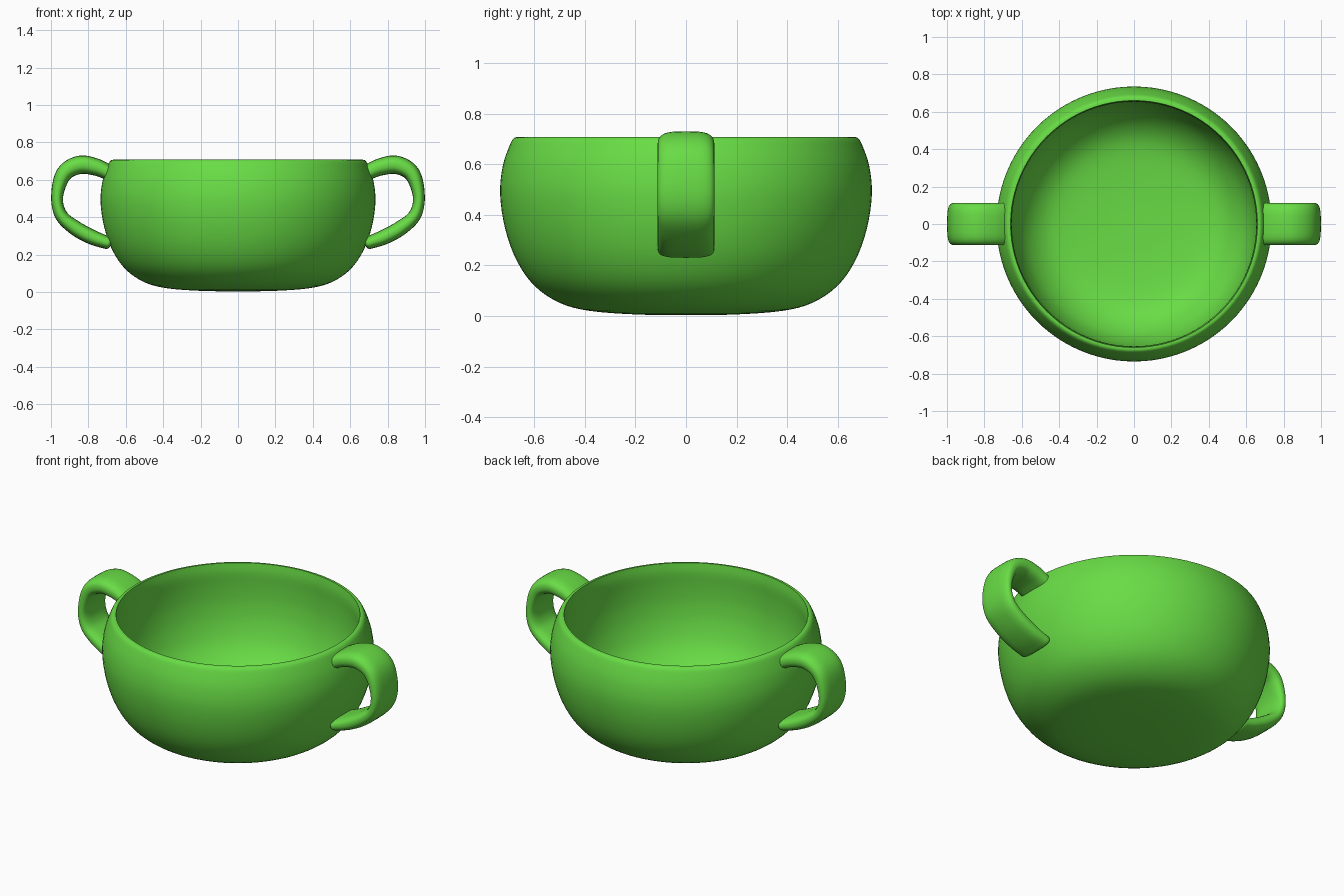
import bpy, bmesh, math
from mathutils import Vector

if "Cube" in bpy.data.objects:
    bpy.data.objects.remove(bpy.data.objects["Cube"])

mat = bpy.data.materials.new("green_glaze")
mat.diffuse_color = (0.14, 0.72, 0.06, 1)
mat.use_nodes = True
mat.node_tree.nodes["Principled BSDF"].inputs["Base Color"].default_value = mat.diffuse_color


def spline(pts, n):
    """Catmull-Rom curve through the points."""
    p = [Vector(q) for q in pts]
    p = [2 * p[0] - p[1]] + p + [2 * p[-1] - p[-2]]
    out = []
    for i in range(1, len(p) - 2):
        a, b, c, d = p[i - 1:i + 3]
        for k in range(n):
            t = k / n
            out.append(0.5 * (2 * b + (c - a) * t + (2 * a - 5 * b + 4 * c - d) * t * t
                              + (3 * b - a - 3 * c + d) * t ** 3))
    return out + [p[-2]]


def loft(name, rings, angle):
    """Skin closed rings of points; close both ends."""
    bm = bmesh.new()
    loops = [[bm.verts.new(v) for v in r] for r in rings]
    n = len(loops[0])
    for a, b in zip(loops, loops[1:]):
        for i in range(n):
            j = (i + 1) % n
            bm.faces.new((a[i], a[j], b[j], b[i]))
    bm.faces.new(loops[0][::-1])
    bm.faces.new(loops[-1])
    bmesh.ops.recalc_face_normals(bm, faces=bm.faces)
    me = bpy.data.meshes.new(name)
    bm.to_mesh(me)
    bm.free()
    me.materials.append(mat)
    ob = bpy.data.objects.new(name, me)
    bpy.context.collection.objects.link(ob)
    bpy.context.view_layer.objects.active = ob
    ob.select_set(True)
    bpy.ops.object.shade_smooth_by_angle(angle=math.radians(angle))
    ob.select_set(False)
    return ob


# Bowl: outer wall, rim, then inner wall down to the floor (radius, height)
outer = [(0.02, 0.003), (0.2, 0.006), (0.38, 0.02), (0.5, 0.052), (0.6, 0.12), (0.67, 0.22),
         (0.715, 0.345), (0.735, 0.48), (0.725, 0.59), (0.697, 0.675), (0.68, 0.703), (0.66, 0.708)]
inner = [(0.66, 0.708), (0.654, 0.65), (0.658, 0.56), (0.655, 0.46), (0.635, 0.35), (0.59, 0.24),
         (0.51, 0.15), (0.4, 0.1), (0.2, 0.078), (0.02, 0.074)]
profile = spline(outer, 4) + spline(inner, 4)[1:]
N = 96
loft("bowl", [[(r * math.cos(2 * math.pi * i / N), r * math.sin(2 * math.pi * i / N), z)
               for i in range(N)] for r, z in profile], 40)

# Handle: flat strap swept along an ear-shaped path (x, z, half thickness)
path = spline([(0.685, 0.635, 0.04), (0.76, 0.668, 0.046), (0.85, 0.679, 0.049),
               (0.932, 0.63, 0.043), (0.967, 0.51, 0.032), (0.945, 0.41, 0.034),
               (0.87, 0.342, 0.04), (0.78, 0.293, 0.04), (0.695, 0.262, 0.034)], 6)
M = 32
rings = []


def section(c, tangent, thick, shrink):
    nrm = Vector((-tangent.y, tangent.x))
    ring = []
    for i in range(M):
        a = 2 * math.pi * i / M
        u = math.copysign(abs(math.cos(a)) ** 0.55, math.cos(a))
        v = math.copysign(abs(math.sin(a)) ** 0.85, math.sin(a))
        q = c + nrm * (v * thick * shrink)
        ring.append((q.x, u * (0.112 - thick * (1 - shrink)), q.y))
    return ring


last = len(path) - 1
for i, p in enumerate(path):
    t = path[min(i + 1, last)] - path[max(i - 1, 0)]
    t = Vector((t.x, t.y)).normalized()
    c = Vector((p.x, p.y))
    dome = [math.radians(d) for d in (85, 65, 45, 22)]
    if i == 0:
        for d in dome:
            rings.append(section(c - t * (0.018 * math.sin(d)), t, p.z, math.cos(d)))
    rings.append(section(c, t, p.z, 1))
    if i == last:
        for d in reversed(dome):
            rings.append(section(c + t * (0.018 * math.sin(d)), t, p.z, math.cos(d)))

handle = loft("handles", rings, 60)
mirror = handle.modifiers.new("mirror", 'MIRROR')
mirror.use_axis[0] = True
